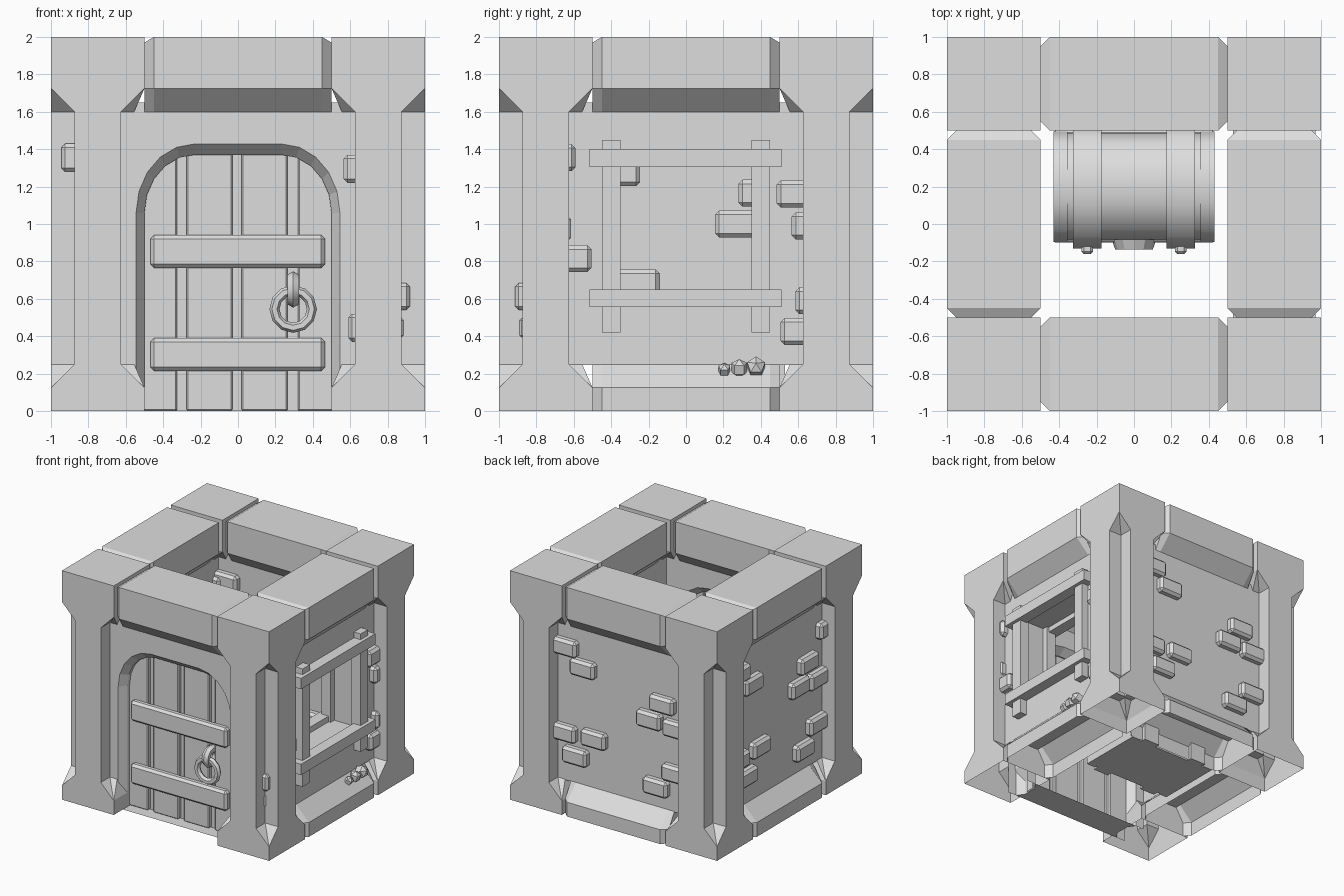
import bpy, bmesh, math, random
from mathutils import Matrix, Vector

if "Cube" in bpy.data.objects:
    bpy.data.objects.remove(bpy.data.objects["Cube"])
random.seed(4)

stone = bpy.data.materials.new("plain_grey")
stone.use_nodes = True
GREY = (0.73, 0.73, 0.73, 1)
stone.diffuse_color = GREY
stone.node_tree.nodes["Principled BSDF"].inputs["Base Color"].default_value = GREY

FRONT, RIGHT, BACK, LEFT = range(4)


def finish(name, bm, side=FRONT, bevel=0):
    """Turn a bmesh into an object, rotated to one side of the room."""
    bmesh.ops.recalc_face_normals(bm, faces=bm.faces)
    bm.transform(Matrix.Rotation(side * math.pi / 2, 4, 'Z'))
    mesh = bpy.data.meshes.new(name)
    bm.to_mesh(mesh)
    bm.free()
    mesh.materials.append(stone)
    ob = bpy.data.objects.new(name, mesh)
    bpy.context.collection.objects.link(ob)
    if bevel:
        mod = ob.modifiers.new("Bevel", 'BEVEL')
        mod.width, mod.segments = bevel, 1
    return ob


def smooth(ob, degrees):
    bpy.ops.object.select_all(action='DESELECT')
    ob.select_set(True)
    bpy.context.view_layer.objects.active = ob
    bpy.ops.object.shade_smooth_by_angle(angle=math.radians(degrees))


def add_box(bm, x, y, z):
    """x, y and z are (low, high) pairs."""
    size = [b - a for a, b in (x, y, z)]
    mid = [(a + b) / 2 for a, b in (x, y, z)]
    m = Matrix.Translation(mid) @ Matrix.Diagonal((*size, 1))
    bmesh.ops.create_cube(bm, size=1, matrix=m)


def boxes(name, items, side=FRONT, bevel=0):
    bm = bmesh.new()
    for item in items:
        add_box(bm, *item)
    return finish(name, bm, side, bevel)


def add_loft(bm, rings, caps=True):
    loops = [[bm.verts.new(p) for p in ring] for ring in rings]
    n = len(loops[0])
    for a, b in zip(loops, loops[1:]):
        for i in range(n):
            j = (i + 1) % n
            bm.faces.new((a[i], a[j], b[j], b[i]))
    if caps:
        bm.faces.new(loops[0])
        bm.faces.new(loops[-1])
    return loops


def open_bottom(bm):
    """The stonework is hollow underneath."""
    low = [f for f in bm.faces if all(v.co.z < 0.001 for v in f.verts)]
    bmesh.ops.delete(bm, geom=low, context='FACES')


# Corner pillars: square ends, notched corners in the middle
def plus_ring(notch, reach, z):
    h, c = 0.25, 0.25 - notch
    ring = []
    for k in range(4):
        turn = Matrix.Rotation(k * math.pi / 2, 2)
        ring += [turn @ Vector(p) for p in ((h, c), (c, c), (c, h))]
    return [(max(p.x, -reach) + 0.75, min(p.y, reach) - 0.75, z) for p in ring]


LEVELS = [(0.001, 0.25, 0), (0.001, 0.25, 0.125), (0.125, 0.195, 0.25),
          (0.125, 0.195, 1.6), (0.001, 0.25, 1.725), (0.001, 0.25, 2)]
for side, tag in enumerate(("front_right", "back_right", "back_left", "front_left")):
    bm = bmesh.new()
    add_loft(bm, [plus_ring(*level) for level in LEVELS])
    open_bottom(bm)
    finish("corner_pillar_" + tag, bm, side)


# Beams between pillars, sloping in to the wall, with chamfered ends
def beam(name, side, outline, cap):
    def section(x, half):
        ring = half + [(-d, z) for d, z in reversed(half)]
        return [(x, d - 0.75, z) for d, z in ring]
    bm = bmesh.new()
    add_loft(bm, [section(-0.5, cap), section(-0.45, outline),
                  section(0.45, outline), section(0.5, cap)])
    open_bottom(bm)
    finish(name, bm, side)


for side, tag in enumerate(("front", "right", "back", "left")):
    beam("top_beam_" + tag, side, [(0.25, 2), (0.25, 1.725), (0.125, 1.6)],
         [(0.2, 1.97), (0.2, 1.725), (0.125, 1.6)])
    if side != FRONT:
        beam("bottom_beam_" + tag, side, [(0.25, 0), (0.25, 0.125), (0.125, 0.25)],
             [(0.2, 0), (0.2, 0.125), (0.125, 0.25)])

# Walls
W, Y, Z = (-0.64, 0.64), (-0.875, -0.625), (0.245, 1.65)
boxes("back_wall", [(W, Y, Z)], BACK)
boxes("left_wall", [(W, Y, Z)], LEFT)
boxes("window_wall", [((-0.64, -0.4), Y, Z), ((0.4, 0.64), Y, Z),
                      ((-0.4, 0.4), Y, (0.245, 0.6)), ((-0.4, 0.4), Y, (1.35, 1.65))], RIGHT)


# Front wall with a chamfered arched doorway
def arch(grow, y):
    right = [(0.5 + grow, 0)]
    for i in range(6):
        a = i / 5 * math.pi / 2
        right.append((0.23 + (0.27 + grow) * math.cos(a), 1.06 + (0.31 + grow * 1.3) * math.sin(a)))
    return [(x, y, z) for x, z in right + [(-x, z) for x, z in reversed(right)]]


bm = bmesh.new()
loops = add_loft(bm, [arch(0.045, -0.875), arch(0, -0.81), arch(0, -0.69), arch(0.045, -0.625)], False)
for loop in (loops[0], loops[-1]):
    y = loop[0].co.y
    corners = [bm.verts.new(p) for p in ((-0.63, y, 0), (-0.63, y, 1.65), (0.63, y, 1.65), (0.63, y, 0))]
    bm.faces.new(loop + corners)
finish("arched_front_wall", bm)

# Door: planks, backing, cross boards
edges = [(-0.51, -0.325), (-0.275, -0.03), (0.02, 0.265), (0.32, 0.51)]
boxes("door_planks", [(e, (-0.78, -0.7), (0, 1.42)) for e in edges], bevel=0.008)
boxes("door_backing", [((-0.5, 0.5), (-0.745, -0.735), (0, 1.4))])
boxes("door_cross_boards", [((-0.468, 0.465), (-0.83, -0.76), (z, z + 0.175)) for z in (0.215, 0.765)], bevel=0.02)


# Door ring and its holder
def torus(name, loc, rot, major, minor):
    bpy.ops.mesh.primitive_torus_add(location=loc, rotation=rot, major_radius=major, minor_radius=minor,
                                     major_segments=12, minor_segments=6)
    ob = bpy.context.object
    ob.name = name
    ob.data.materials.append(stone)
    smooth(ob, 40)


torus("door_ring", (0.295, -0.84, 0.545), (math.pi / 2, 0, 0), 0.1, 0.027)
torus("ring_holder", (0.295, -0.80, 0.65), (0, math.pi / 2, 0), 0.062, 0.035)

# Window frame, outside and inside
frame_posts, frame_rails = [], []
for flip in (1, -1):
    post = sorted(-0.75 - flip * d for d in (0.1, 0.19))
    rail = sorted(-0.75 - flip * d for d in (0.12, 0.22))
    frame_posts += [((s * 0.4 - 0.05, s * 0.4 + 0.05), post, (0.42, 1.45)) for s in (-1, 1)]
    frame_rails += [((-0.515, 0.51), rail, (z, z + 0.095)) for z in (0.555, 1.305)]
boxes("window_posts", frame_posts, RIGHT)
boxes("window_rails", frame_rails, RIGHT)


# Raised bricks, the same on the outside and, turned about, on the inside
def bricks(name, side, spots):
    items = []
    for u, z in spots:
        for flip, mid in ((1, -0.875), (-1, -0.625)):
            c = u * flip
            items.append(((c - 0.12, c + 0.12), (mid - 0.06, mid + 0.06), (z - 0.072, z + 0.072)))
    boxes(name, items, side, 0.022)


SPOTS = [(-0.54, 1.42), (-0.365, 1.275), (-0.55, 0.67), (-0.26, 0.685), (-0.44, 0.49), (0.4, 1.165),
         (0.275, 1.0), (0.53, 0.98), (0.52, 0.59), (0.34, 0.43)]
bricks("back_bricks", BACK, SPOTS)
bricks("left_bricks", LEFT, SPOTS + [(0.66, 1.38)])
bricks("window_wall_bricks", RIGHT, [(0.605, 1.16), (0.685, 0.99), (0.705, 0.59), (0.625, 0.425),
                                     (-0.71, 1.355), (-0.735, 0.975), (-0.625, 0.815)])

# Small bricks at the front doorway wall and in the front pillar notches
boxes("front_wall_bricks", [((0.565, 0.7), (-0.93, -0.8), (1.22, 1.37)),
                            ((0.59, 0.7), (-0.93, -0.8), (0.37, 0.52))], bevel=0.02)
boxes("pillar_bricks", [((-0.945, -0.8), (-0.915, -0.8), (1.28, 1.43)),
                        ((0.8, 0.92), (-0.915, -0.8), (0.54, 0.685)),
                        ((0.8, 0.885), (-0.9, -0.8), (0.385, 0.505))], bevel=0.02)

# Rubble on the window ledge
bm = bmesh.new()
for u, r in ((0.205, 0.038), (0.285, 0.05), (0.375, 0.058)):
    m = Matrix.Translation((u, -0.93, 0.2 + r * 0.6)) @ Matrix.Rotation(random.random() * 3, 4, 'X')
    bmesh.ops.create_uvsphere(bm, u_segments=5, v_segments=3, radius=r, matrix=m)
finish("ledge_rubble", bm, RIGHT)


# Chest with a rounded lid
def barrel(name, x, r):
    def ring(px):
        arc = [(0.2 + r * math.cos(i * math.pi / 5), 0.34 + r * 0.7 * math.sin(i * math.pi / 5)) for i in range(6)]
        return [(px, y, z) for y, z in [(0.2 + r, 0)] + arc + [(0.2 - r, 0)]]
    bm = bmesh.new()
    add_loft(bm, [ring(x[0]), ring(x[1])])
    smooth(finish(name, bm), 50)


barrel("chest_body", (-0.42, 0.42), 0.285)
for s, tag in ((-1, "left"), (1, "right")):
    barrel("chest_strap_" + tag, (s * 0.25 - 0.075, s * 0.25 + 0.075), 0.33)
    barrel("chest_end_" + tag, sorted((s * 0.355, s * 0.43)), 0.295)
boxes("chest_rim", [((-0.43, 0.43), (-0.1, 0.5), (0.28, 0.34))], bevel=0.01)
boxes("strap_studs", [((s * 0.25 - 0.03, s * 0.25 + 0.03), (-0.16, -0.1), (z, z + 0.06))
                      for s in (-1, 1) for z in (0.1, 0.3)], bevel=0.012)
bm = bmesh.new()
m = Matrix.Translation((0, -0.11, 0.3)) @ Matrix.Rotation(math.pi / 2, 4, 'X')
bmesh.ops.create_cone(bm, cap_ends=True, segments=12, radius1=0.12, radius2=0.1, depth=0.055, matrix=m)
finish("chest_lock", bm)
